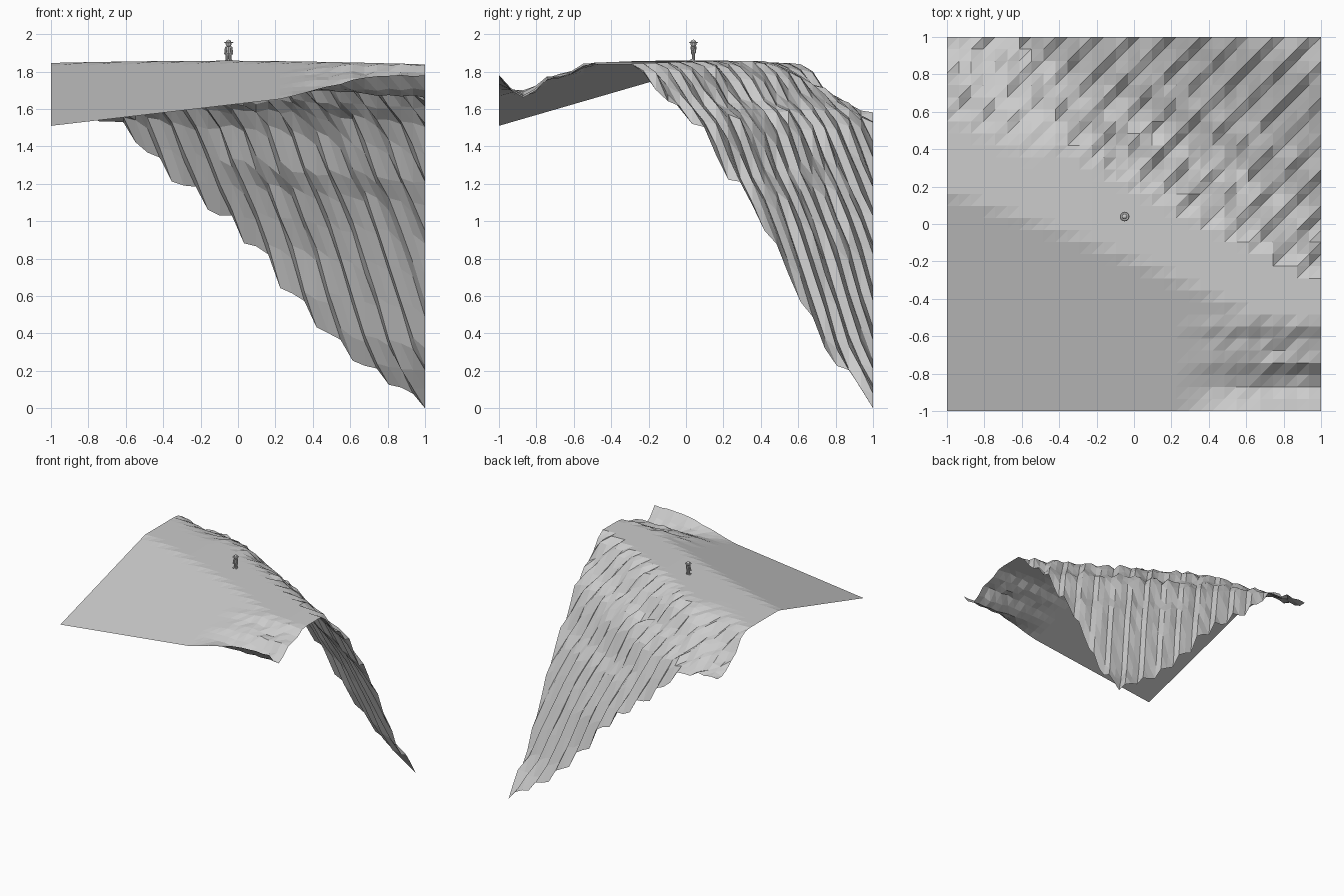
import bpy, bmesh, math, random
from mathutils import Vector

if "Cube" in bpy.data.objects:
    bpy.data.objects.remove(bpy.data.objects["Cube"])

random.seed(4)
N = 32                      # vertices per side of the terrain grid
STEP = 2 / (N - 1)


def lerp_profile(pts, t):
    """Piecewise linear lookup in a short list of (t, value)."""
    if t <= pts[0][0]:
        return pts[0][1]
    for (a, va), (b, vb) in zip(pts, pts[1:]):
        if t <= b:
            return va + (vb - va) * (t - a) / (b - a)
    return pts[-1][1]


# Cliff heights against u = x + 1.75 y, at the left rim and elsewhere
FALL = [(1.18, 1.48), (1.385, 1.25), (1.525, 1.17), (1.7, 1.0), (1.875, .83),
        (2.05, .6), (2.12, .56), (2.225, .4), (2.4, .22), (2.52, .19), (2.75, 0)]
LEFT = [(-.1, 1.86), (.05, 1.84), (.225, 1.79), (.4, 1.64), (.75, 1.57), (1.0, 1.53)] + FALL
RIGHT = [(.3, 1.86), (.475, 1.84), (.65, 1.77), (.825, 1.64), (1.0, 1.59)] + FALL
# Eroded gully along the right rim at the front
GULLY = [(-1, 1.78), (-.935, 1.70), (-.87, 1.66), (-.8, 1.70), (-.74, 1.76),
         (-.68, 1.77), (-.61, 1.79), (-.55, 1.83)]


def cliff(x, u):
    t = min(1, (x + 1) / .6)
    return lerp_profile(LEFT, u) * (1 - t) + lerp_profile(RIGHT, u) * t


def height(i, j):
    x, y = -1 + i * STEP, -1 + j * STEP
    plane = 1.51 + .117 * (x + 1) + .29 * (y + 1)
    plateau = 1.858 - .012 * x * x - .008 * max(0, x)
    z = min(plane, plateau)
    # fluted cliff: half smooth, half stepped along the diagonal
    u = x + 1.75 * y
    k = (i + 2 * j) % 3 - 1
    drop = .5 * cliff(x, u) + .5 * cliff(x, u - k * STEP * .92)
    if .45 < u < 2.65:
        drop += random.uniform(-.018, .018)
    z = min(z, drop)
    # gully
    if y < -.54 and x > .25:
        w = min(1, (x - .25) / .6)
        z += (lerp_profile(GULLY, y) - z) * w
        if x < .95:
            z += random.uniform(-.015, .015) * w
    return max(z, 0)


def finish(bm, name):
    me = bpy.data.meshes.new(name)
    bm.to_mesh(me)
    bm.free()
    ob = bpy.data.objects.new(name, me)
    bpy.context.collection.objects.link(ob)
    return ob


# Terrain sheet
bm = bmesh.new()
g = [[bm.verts.new((-1 + i * STEP, -1 + j * STEP, height(i, j))) for j in range(N)]
     for i in range(N)]
for i in range(N - 1):
    for j in range(N - 1):
        a, b, c, d = g[i][j], g[i + 1][j], g[i + 1][j + 1], g[i][j + 1]
        bm.faces.new((a, b, c))
        bm.faces.new((a, c, d))
finish(bm, "cliff_terrain")

# Tiny standing figure on the ridge
BASE = Vector((-.05, .04, 1.857))


def limb(name, p, q, r1, r2, sides=8):
    """Tapered cylinder between two points relative to the figure's feet."""
    p, q = BASE + Vector(p), BASE + Vector(q)
    bm = bmesh.new()
    bmesh.ops.create_cone(bm, cap_ends=True, segments=sides, radius1=r1, radius2=r2,
                          depth=(q - p).length)
    ob = finish(bm, name)
    ob.location = (p + q) / 2
    ob.rotation_mode = 'QUATERNION'
    ob.rotation_quaternion = (q - p).to_track_quat('Z', 'Y')
    return ob


def ball(name, p, r, scale=(1, 1, 1)):
    bm = bmesh.new()
    bmesh.ops.create_uvsphere(bm, u_segments=10, v_segments=7, radius=r)
    ob = finish(bm, name)
    ob.location = BASE + Vector(p)
    ob.scale = scale
    return ob


limb("torso", (0, 0, .04), (0, 0, .078), .012, .017)
ball("head", (0, 0, .092), .017)
limb("hat_brim", (0, 0, .096), (0, 0, .1), .026, .022, 12)
ball("hat_crown", (0, 0, .1), .015, (1, 1, .9))
for side, s in (("left", -1), ("right", 1)):
    limb(side + "_leg", (s * .008, 0, 0), (s * .008, 0, .045), .007, .009)
    ball(side + "_foot", (s * .012, -.007, .004), .009, (.9, 1.6, .6))
    limb(side + "_arm", (s * .014, 0, .074), (s * .019, -.006, .042), .006, .005)
    ball(side + "_hand", (s * .019, -.007, .04), .006)
